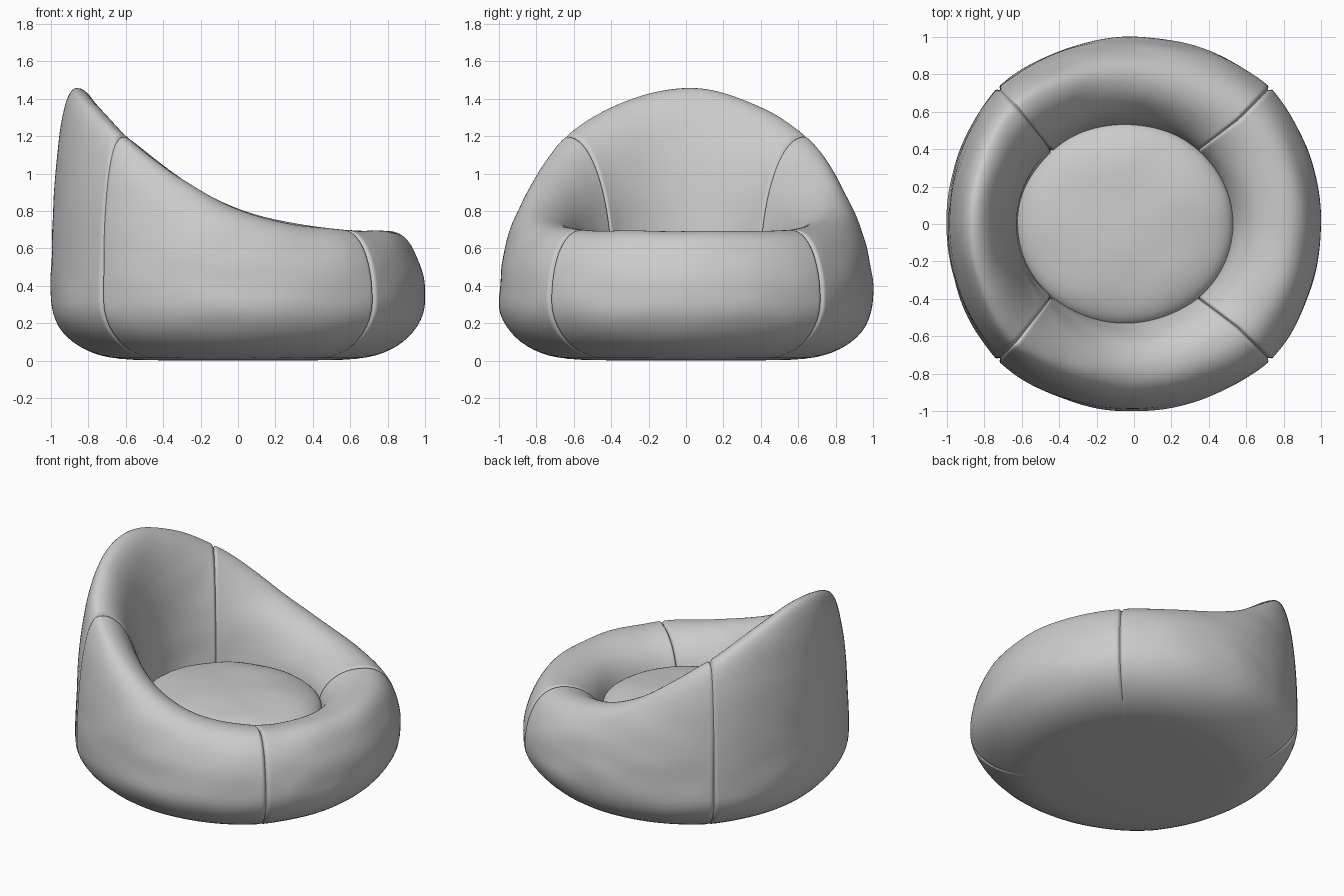
import bpy, bmesh, math
from mathutils import Vector, noise

if "Cube" in bpy.data.objects:
    bpy.data.objects.remove(bpy.data.objects["Cube"])

# Rim height and rim radius every 22.5 degrees, from the back round to the front
HEIGHT = [1.46, 1.385, 1.205, 0.98, 0.81, 0.73, 0.70, 0.695, 0.695]
CREST = [0.86, 0.865, 0.88, 0.82, 0.77, 0.76, 0.79, 0.79, 0.79]


def sample(keys, angle):
    """Smooth interpolation of mirrored keys; angle 0 is the front (+x)."""
    a = abs((angle + math.pi) % (2 * math.pi) - math.pi)
    f = (math.pi - a) / math.pi * 8
    i = min(int(f), 7)
    t = f - i
    p0, p1, p2 = keys[abs(i - 1)], keys[i], keys[i + 1]
    p3 = keys[i + 2] if i + 2 < 9 else keys[7]
    return p1 + 0.5 * t * (p2 - p0 + t * (2*p0 - 5*p1 + 4*p2 - p3 + t * (3*(p1 - p2) + p3 - p0)))


def section(angle, phi):
    """Points (r, z, centre shift) from underside, over the rim, to the seat."""
    h, rc = sample(HEIGHT, angle), sample(CREST, angle)
    R = -0.122 * math.cos(phi) + math.sqrt(1.122**2 - (0.122 * math.sin(phi))**2)
    ri = 0.57 - 0.045 * math.sin(angle)**2
    pts = []
    for k in range(14):                      # rounded underside
        t = math.pi / 2 * (1 - k / 14)
        pts.append((0.6 + (R - 0.6) * math.cos(t), 0.32 - 0.31 * math.sin(t), 0))
    for k in range(28):                      # outer wall
        t = math.pi / 2 * k / 28
        pts.append((rc + (R - rc) * math.cos(t)**0.85, 0.32 + (h - 0.32) * math.sin(t), 0))
    for k in range(25):                      # inner wall
        t = math.pi / 2 * (1 - k / 24)
        w = math.cos(t)
        pts.append((rc - (rc - ri) * w, 0.42 + (h - 0.42) * math.sin(t), -0.05 * w))
    pts.append((ri - 0.01, 0.34, -0.05))
    return pts, rc


def make_object(name, bm):
    me = bpy.data.meshes.new(name)
    bm.to_mesh(me)
    bm.free()
    for p in me.polygons:
        p.use_smooth = True
    ob = bpy.data.objects.new(name, me)
    bpy.context.collection.objects.link(ob)
    return ob


def skin(bm, cols, closed=False):
    n = len(cols)
    for j in range(n if closed else n - 1):
        a, b = cols[j], cols[(j + 1) % n]
        for i in range(len(a) - 1):
            bm.faces.new((a[i], b[i], b[i + 1], a[i + 1]))


def panel(name, mid):
    """One quarter of the bag, tucked in along its two seams."""
    q = math.pi / 4
    ends = [0, 0.005, 0.01, 0.018, 0.03]
    phis = [-q + e for e in ends] + [-q + 0.03 + (2*q - 0.06) * k / 44 for k in range(1, 44)]
    phis += [q - e for e in reversed(ends)]
    bm = bmesh.new()
    cols = []
    for phi in phis:
        a = mid + phi
        pts, rc = section(a, phi)
        edge = q - abs(phi)
        tuck = 0.018 * math.exp(-(edge / 0.009)**2)
        col = []
        for r, z, cx in pts:
            d = Vector((r - rc * 0.95, z - 0.38))
            d.normalize()
            p = Vector((r * math.cos(a), r * math.sin(a), z))
            # soft cloth folds, fading at the seams and underside
            fold = noise.noise(Vector((p.x * 3, p.y * 3, p.z * 6))) * 0.010
            fold *= min(1, edge / 0.15) * min(1, z / 0.3)
            off = fold - tuck * min(1, z / 0.2)
            r2, z2 = r + d.x * off, z + d.y * off
            col.append(bm.verts.new((r2 * math.cos(a) + cx, r2 * math.sin(a), z2)))
        cols.append(col)
    skin(bm, cols)
    return make_object(name, bm)


# Four fabric panels
for i, name in enumerate(("front_panel", "left_panel", "back_panel", "right_panel")):
    panel(name, i * math.pi / 2)


def lathe(name, profile, sx, sy, cx, wobble=0.0):
    """Elliptical turned shape from (radius, z) points, capped by its ends."""
    bm = bmesh.new()
    cols = []
    for j in range(96):
        a = 2 * math.pi * j / 96
        col = []
        for r, z in profile:
            x, y = r * sx * math.cos(a), r * sy * math.sin(a)
            dz = noise.noise(Vector((x * 4, y * 4, 2))) * wobble
            col.append(bm.verts.new((x + cx, y, z + dz)))
        cols.append(col)
    skin(bm, cols, True)
    bmesh.ops.remove_doubles(bm, verts=bm.verts, dist=1e-5)
    return make_object(name, bm)


# Domed seat cushion
dome = []
for k in range(33):
    t = math.pi * (k / 32 - 0.5)
    s = math.sin(t)
    dome.append((max(math.cos(t), 0)**0.7, 0.49 + s * (0.125 if s > 0 else 0.13)))
dome[0] = (0, dome[0][1])
dome[-1] = (0, dome[-1][1])
lathe("seat_cushion", dome, 0.58, 0.54, -0.05, 0.008)

# Flat underside
lathe("base", [(0, 0.0), (0.3, 0.0), (0.55, 0.004), (0.65, 0.011)], 1, 1, 0)
